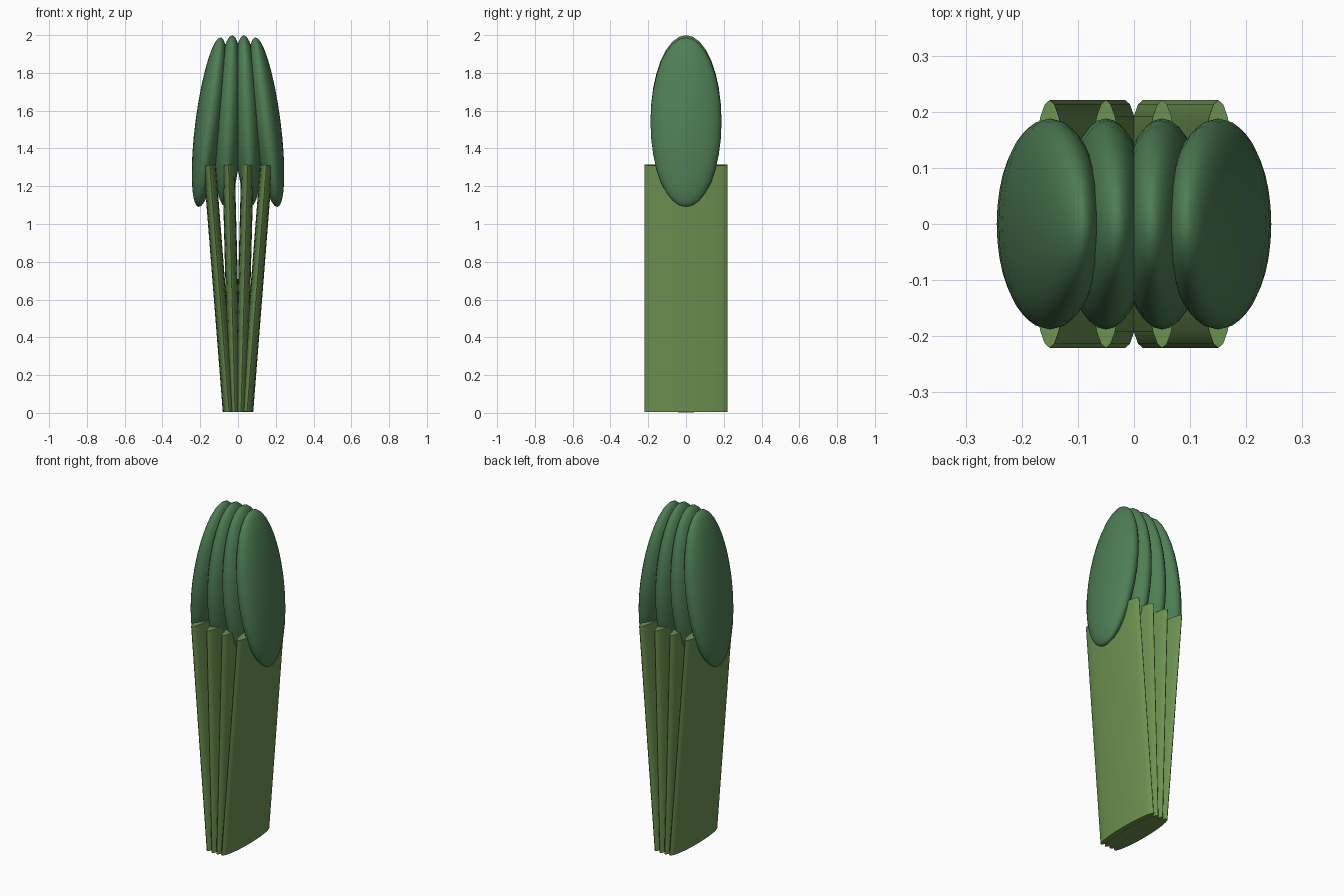
import bpy
import math

if "Cube" in bpy.data.objects:
    bpy.data.objects.remove(bpy.data.objects["Cube"])


def srgb(r, g, b):
    return tuple(((c / 255 + 0.055) / 1.055) ** 2.4 for c in (r, g, b)) + (1.0,)


def material(name, colour):
    m = bpy.data.materials.new(name)
    m.diffuse_color = colour
    m.use_nodes = True
    m.node_tree.nodes["Principled BSDF"].inputs["Base Color"].default_value = m.diffuse_color
    return m


stem_green = material("stem_green", srgb(108, 146, 80))
tip_green = material("tip_green", srgb(78, 126, 84))


def finish(name, scale, tilt, mat):
    ob = bpy.context.object
    ob.name = name
    ob.scale = scale
    ob.rotation_euler = (0, math.radians(tilt), 0)
    ob.data.materials.append(mat)
    bpy.ops.object.transform_apply(location=False, rotation=True, scale=True)
    bpy.ops.object.shade_smooth_by_angle(angle=math.radians(40))


# Four stems fan outward towards the top; their tips lean back inward
for i, k in enumerate((-3, -1, 1, 3), start=1):
    outer = abs(k) == 3

    # Flat oval stem
    bpy.ops.mesh.primitive_cylinder_add(
        vertices=24, radius=1, depth=1.31, location=(k * 0.033, 0, 0.659))
    finish(f"stem_{i}", (0.033, 0.221, 1), k * 1.5, stem_green)

    # Long oval tip
    bpy.ops.mesh.primitive_uv_sphere_add(
        segments=32, ring_count=16, radius=1,
        location=(k * 0.05, 0, 1.539 if outer else 1.547))
    finish(f"tip_{i}", (0.075, 0.188, 0.453), -k * 2.5, tip_green)
